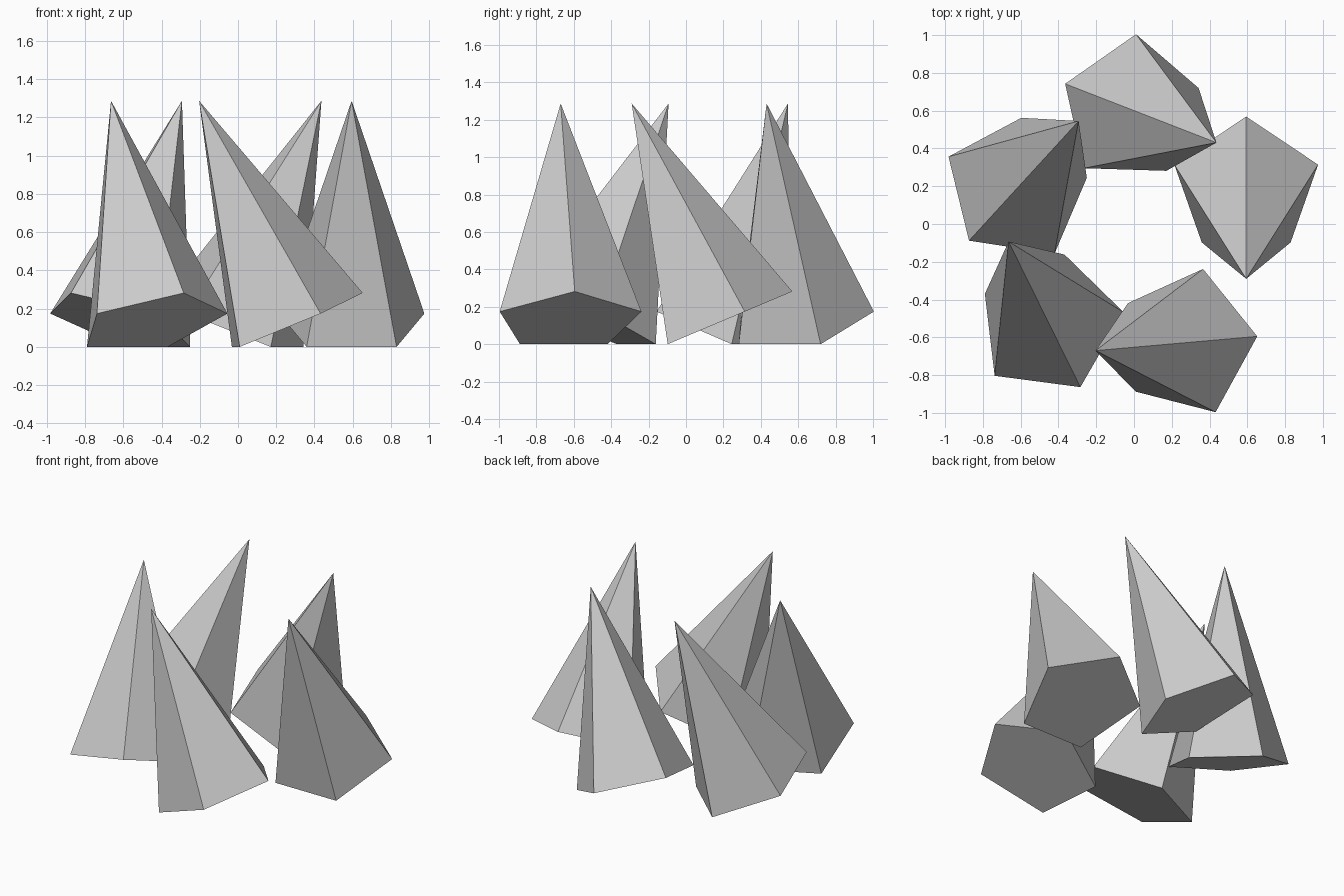
import bpy
from math import cos, sin
from mathutils import Matrix, Vector

if "Cube" in bpy.data.objects:
    bpy.data.objects.remove(bpy.data.objects["Cube"])

COUNT, STEP = 5, 1.2            # ring of spikes, spacing in radians
RADIUS, HEIGHT, TILT = 0.40, 1.26, 0.4
RING = 0.606
CENTRE = Vector((-0.012, -0.045, 0))
# lift so the lower base edge rests on the ground
LIFT = HEIGHT / 2 * cos(TILT) + RADIUS * 0.809 * sin(TILT)


def spike(i):
    """Five-sided pyramid, leaning along the ring."""
    bpy.ops.mesh.primitive_cone_add(vertices=5, radius1=RADIUS, radius2=0, depth=HEIGHT)
    ob = bpy.context.object
    ob.name = f"leaning_spike_{i + 1}"
    ob.matrix_world = (Matrix.Translation(CENTRE)
                       @ Matrix.Rotation(i * STEP, 4, 'Z')
                       @ Matrix.Translation((RING, 0, LIFT))
                       @ Matrix.Rotation(TILT, 4, 'X'))


for i in range(COUNT):
    spike(i)
